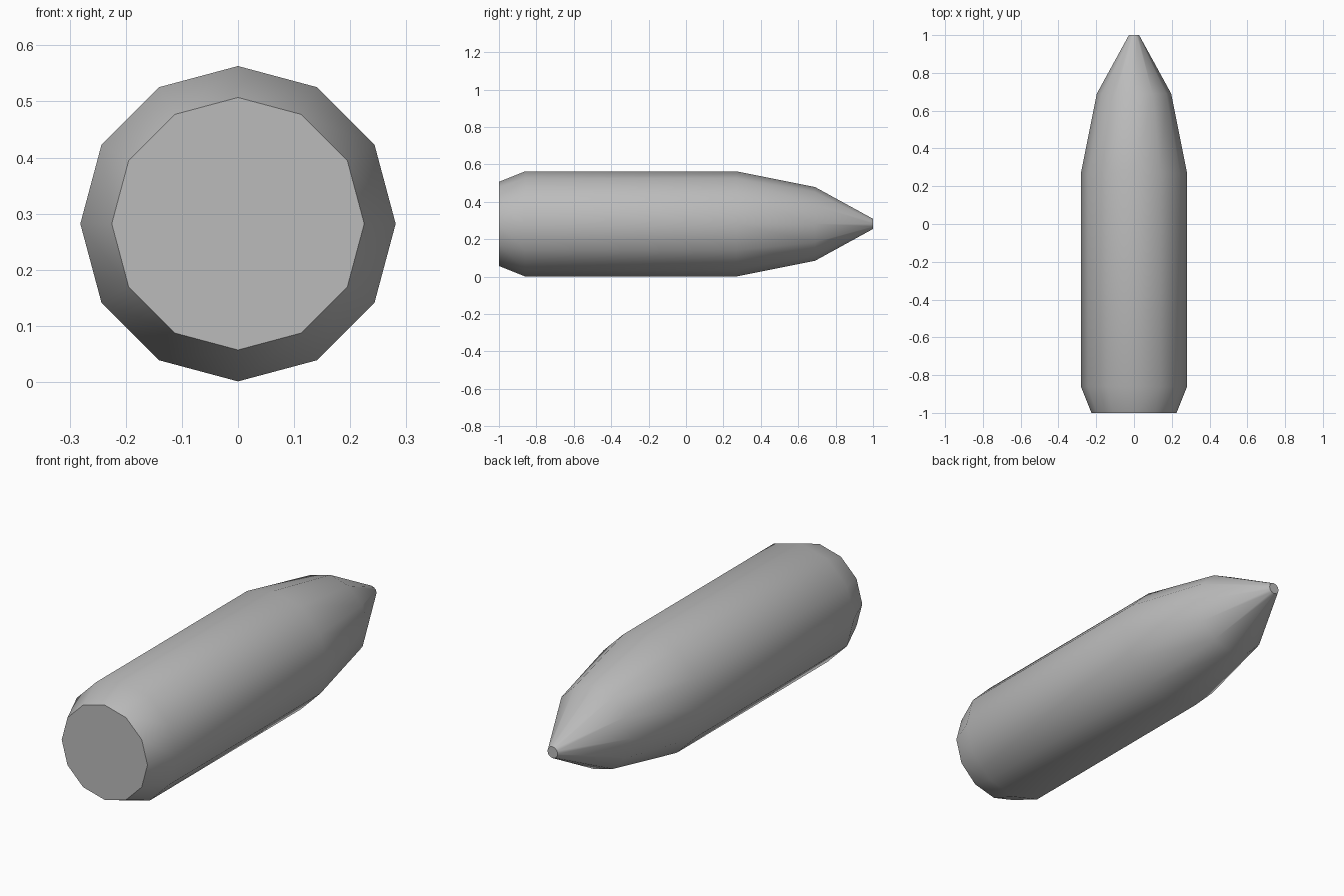
import bpy, bmesh, math

cube = bpy.data.objects.get("Cube")
if cube:
    bpy.data.objects.remove(cube, do_unlink=True)

SIDES = 12
CENTRE_Z = 0.282
# (y, radius) from the flat base to the blunt tip
PROFILE = [(-1, 0.225), (-0.86, 0.281), (0.27, 0.281), (0.69, 0.197), (1, 0.027)]

metal = bpy.data.materials.new("plain grey")
metal.use_nodes = True
grey = (0.5, 0.5, 0.5, 1)
metal.diffuse_color = grey
metal.node_tree.nodes["Principled BSDF"].inputs["Base Color"].default_value = grey

# Pointed body: twelve-sided rings joined along y, capped at both ends
bm = bmesh.new()
rings = []
for y, radius in PROFILE:
    angles = [2 * math.pi * i / SIDES for i in range(SIDES)]
    rings.append([bm.verts.new((radius * math.sin(a), y, CENTRE_Z + radius * math.cos(a)))
                  for a in angles])
for near, far in zip(rings, rings[1:]):
    for i in range(SIDES):
        j = (i + 1) % SIDES
        bm.faces.new((near[i], near[j], far[j], far[i]))
bm.faces.new(rings[0])
bm.faces.new(rings[-1])
bmesh.ops.recalc_face_normals(bm, faces=bm.faces)

mesh = bpy.data.meshes.new("pointed_body")
bm.to_mesh(mesh)
bm.free()
mesh.materials.append(metal)
body = bpy.data.objects.new("pointed_body", mesh)
bpy.context.collection.objects.link(body)

# Soft shading across shallow edges, crisp edges along the barrel
bpy.ops.object.select_all(action="DESELECT")
body.select_set(True)
bpy.context.view_layer.objects.active = body
bpy.ops.object.shade_smooth_by_angle(angle=math.radians(29.9))
